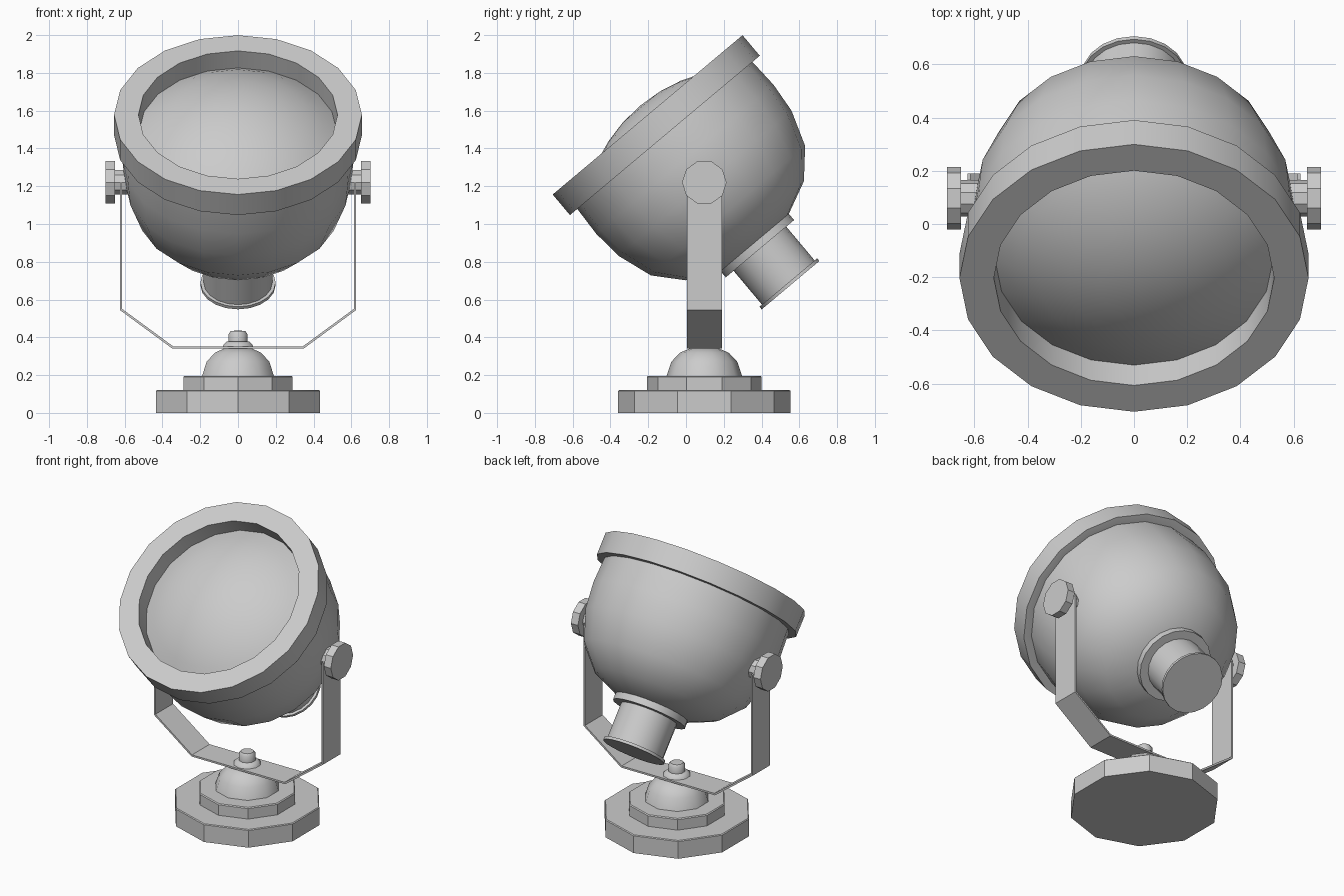
import bpy, bmesh
from math import sin, cos, pi, radians, sqrt
from mathutils import Matrix

if "Cube" in bpy.data.objects:
    bpy.data.objects.remove(bpy.data.objects["Cube"])


def finish(name, bm, matrix, angle):
    bmesh.ops.recalc_face_normals(bm, faces=bm.faces)
    bm.transform(matrix)
    mesh = bpy.data.meshes.new(name)
    bm.to_mesh(mesh)
    bm.free()
    ob = bpy.data.objects.new(name, mesh)
    bpy.context.collection.objects.link(ob)
    bpy.ops.object.select_all(action='DESELECT')
    bpy.context.view_layer.objects.active = ob
    ob.select_set(True)
    bpy.ops.object.shade_smooth_by_angle(angle=radians(angle))
    return ob


def lathe(name, profile, sides, matrix, closed=False, angle=30):
    """Spin (radius, height) points round local z; open ends are capped
    unless the profile itself is a closed loop."""
    bm = bmesh.new()
    rings = []
    for r, z in profile:
        if r == 0:
            rings.append([bm.verts.new((0, 0, z))] * sides)
        else:
            rings.append([bm.verts.new((r * cos(pi / 2 + 2 * pi * i / sides),
                                        r * sin(pi / 2 + 2 * pi * i / sides), z))
                          for i in range(sides)])
    pairs = list(zip(rings, rings[1:]))
    if closed:
        pairs.append((rings[-1], rings[0]))
    for a, b in pairs:
        for i in range(sides):
            j = (i + 1) % sides
            quad = list(dict.fromkeys((a[i], a[j], b[j], b[i])))
            bm.faces.new(quad)
    if not closed:
        for (r, z), ring in ((profile[0], rings[0]), (profile[-1], rings[-1])):
            if r > 0:
                bm.faces.new(ring)
    return finish(name, bm, matrix, angle)


PY, PZ = 0.097, 1.22                      # tilt pivot
base = Matrix.Translation((0, PY, 0))
lamp = Matrix.Translation((0, PY, PZ)) @ Matrix.Rotation(radians(40), 4, 'X')

# Stepped foot with domed top
lathe("base_plate", [(.4575, 0), (.4575, .115), (.452, .12), (0, .12)], 10, base)
lathe("base_step", [(.304, .12), (.304, .19), (.298, .196), (0, .196)], 10, base)
lathe("base_dome", [(.2, .195), (.175, .27), (.13, .318), (.075, .342), (0, .345)],
      10, base, angle=45)

# Bolt holding the yoke
lathe("yoke_washer", [(.088, .345), (.08, .362), (.062, .378), (0, .38)],
      10, base, angle=45)
lathe("yoke_bolt", [(.052, .375), (.052, .418), (.04, .434), (0, .436)],
      10, base, angle=40)

# Bent strap yoke
half = [(.626, 1.22), (.626, .545), (.347, .34)]
inner = [(.614, 1.22), (.614, .551), (.343, .352)]
outer = half + [(-x, z) for x, z in reversed(half)]
inside = inner + [(-x, z) for x, z in reversed(inner)]
bm = bmesh.new()
rows = [[bm.verts.new(p) for p in ((xo, -.093, zo), (xo, .093, zo),
                                   (xi, .093, zi), (xi, -.093, zi))]
        for (xo, zo), (xi, zi) in zip(outer, inside)]
for a, b in zip(rows, rows[1:]):
    for i in range(4):
        j = (i + 1) % 4
        bm.faces.new((a[i], a[j], b[j], b[i]))
bm.faces.new(rows[0])
bm.faces.new(rows[-1])
finish("yoke_strap", bm, base, 30)

# Pivot knobs on both sides
for side, label in ((1, "right"), (-1, "left")):
    m = Matrix.Translation((0, PY, PZ)) @ Matrix.Rotation(side * pi / 2, 4, 'Y')
    lathe("pivot_pin_" + label, [(.068, .56), (.068, .65)], 10, m)
    lathe("pivot_knob_" + label, [(.118, .65), (.118, .702)], 10, m)

# Lamp bowl
lathe("lamp_bowl", [(.605, .33), (.613, .16), (.598, -.005), (.533, -.195),
                    (.408, -.334), (.225, -.42), (0, -.44)], 20, lamp, angle=40)

# Front rim ring
lathe("lamp_rim", [(.57, .325), (.656, .325), (.656, .467), (.527, .467),
                   (.523, .34)], 20, lamp, closed=True)

# Bulging lens
R = .86
lens = [(r, .53 - R + sqrt(R * R - r * r)) for r in (.525, .45, .36, .25, .13, 0)]
lathe("lens", [(.525, .34)] + lens, 20, lamp)

# Rear socket: collar, tube and end flange
lathe("socket_collar", [(.236, -.40), (.236, -.458)], 20, lamp)
lathe("socket_tube", [(.182, -.45), (.182, -.70)], 20, lamp)
lathe("socket_flange", [(.199, -.692), (.199, -.71)], 20, lamp)
